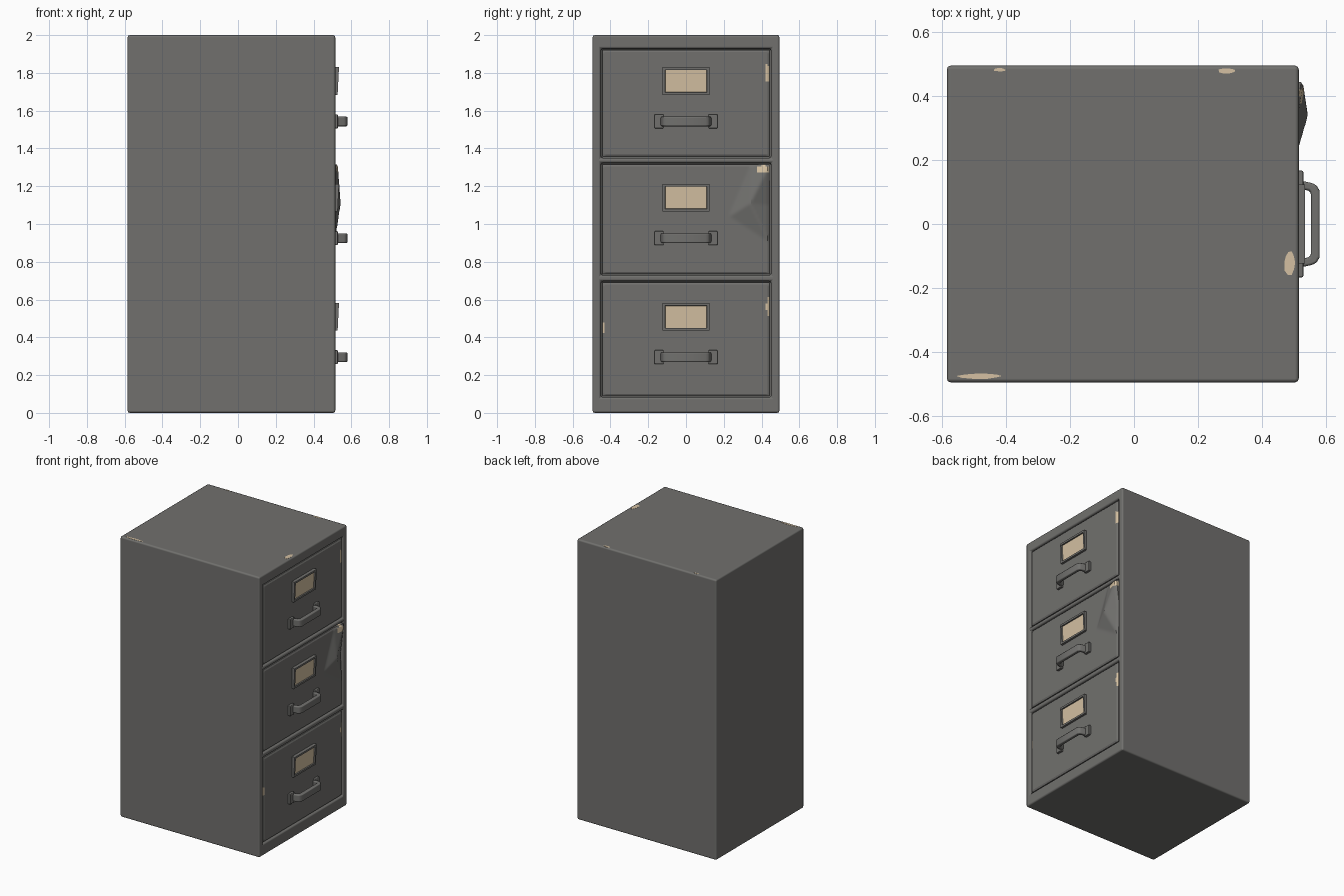
import bpy, bmesh, math, random
from mathutils import Vector
from mathutils.geometry import intersect_point_tri_2d, barycentric_transform

if "Cube" in bpy.data.objects:
    bpy.data.objects.remove(bpy.data.objects["Cube"])

random.seed(4)


def material(name, rgb):
    m = bpy.data.materials.new(name)
    m.diffuse_color = (*rgb, 1)
    m.use_nodes = True
    m.node_tree.nodes["Principled BSDF"].inputs["Base Color"].default_value = m.diffuse_color
    return m


GREY = material("grey_paint", (0.165, 0.163, 0.155))
TAN = material("cream_tan", (0.66, 0.53, 0.36))
FRONT = 0.512          # drawer face plane


def finish(bm, name, bevel=0.0, mats=(GREY, TAN)):
    bmesh.ops.recalc_face_normals(bm, faces=bm.faces)
    me = bpy.data.meshes.new(name)
    bm.to_mesh(me)
    bm.free()
    for m in mats:
        me.materials.append(m)
    ob = bpy.data.objects.new(name, me)
    bpy.context.collection.objects.link(ob)
    if bevel:
        for p in me.polygons:
            p.use_smooth = True
        b = ob.modifiers.new("soft_edges", 'BEVEL')
        b.width, b.segments, b.limit_method = bevel, 2, 'ANGLE'
        b.angle_limit = math.radians(35)
        b.harden_normals = True
    else:
        bpy.ops.object.select_all(action='DESELECT')
        ob.select_set(True)
        bpy.context.view_layer.objects.active = ob
        bpy.ops.object.shade_smooth_by_angle(angle=math.radians(25))
    return ob


def box(bm, x, y, z):
    vs = bmesh.ops.create_cube(bm, size=1)["verts"]
    for v in vs:
        v.co = [(a + b) / 2 + c * (b - a) for (a, b), c in zip((x, y, z), v.co)]
    return vs


# name, drawer bottom, drawer top, label centre, handle centre
DRAWERS = [("bottom", 0.09, 0.69, 0.508, 0.295),
           ("middle", 0.736, 1.316, 1.14, 0.925),
           ("top", 1.357, 1.921, 1.757, 1.543)]

# Cabinet shell: front frame grid, recessed openings, sides pulled to the back
bm = bmesh.new()
ys = [-0.495, -0.451, 0.451, 0.495]
zs = [0.0] + [z for d in DRAWERS for z in (d[1] - 0.007, d[2] + 0.007)] + [2.0]
g = [[bm.verts.new((0.515, y, z)) for y in ys] for z in zs]
openings = []
for i in range(len(zs) - 1):
    for j in range(3):
        f = bm.faces.new((g[i][j], g[i][j + 1], g[i + 1][j + 1], g[i + 1][j]))
        if j == 1 and i % 2 == 1:
            openings.append(f)
rim = [e for e in bm.edges if e.is_boundary]
new = bmesh.ops.extrude_edge_only(bm, edges=rim)["geom"]
for v in new:
    if isinstance(v, bmesh.types.BMVert):
        v.co.x = -0.585
bmesh.ops.holes_fill(bm, edges=[e for e in bm.edges if e.is_boundary], sides=0)
for f in bmesh.ops.extrude_discrete_faces(bm, faces=openings)["faces"]:
    for v in f.verts:
        v.co.x = 0.48
finish(bm, "cabinet_shell", 0.012)

# Bent corner on the middle drawer: (y, z, height) folds
T, A, P = (0.35, 1.32, 0), (0.445, 1.32, 0.016), (0.34, 1.11, 0.032)
L, M, B = (0.23, 1.04, 0), (0.445, 1.10, -0.012), (0.445, 0.90, 0)
FOLDS = [(T, A, P), (T, P, L), (L, P, B), (P, M, B), (P, A, M)]


def fold_height(y, z):
    p = Vector((y, z, 0))
    for tri in FOLDS:
        flat = [Vector((a, b, 0)) for a, b, _ in tri]
        if intersect_point_tri_2d(p.xy, *[q.xy for q in flat]):
            return barycentric_transform(p, *flat, *[Vector(q) for q in tri]).z
    return 0.0


# Worn spots on drawers: y, z, half width, half height
CHIPS = [(0.43, 1.80, 0.013, 0.05), (0.41, 1.29, 0.033, 0.022),
         (0.436, 0.56, 0.01, 0.05), (-0.437, 0.45, 0.008, 0.03)]


def drawer(name, z0, z1):
    bm = bmesh.new()
    ny, nz, h = 80, 54, 0.443
    rows = []
    for i in range(nz + 1):
        z = z0 + (z1 - z0) * i / nz
        row = []
        for j in range(ny + 1):
            y = -h + 2 * h * j / ny
            x = FRONT + (fold_height(y, z) if name == "middle" else 0)
            if i in (0, nz) or j in (0, ny):
                x -= 0.006
            row.append(bm.verts.new((x, y, z)))
        rows.append(row)
    for i in range(nz):
        for j in range(ny):
            f = bm.faces.new((rows[i][j], rows[i][j + 1], rows[i + 1][j + 1], rows[i + 1][j]))
            c = f.calc_center_median()
            f.material_index = int(any(((c.y - a) / w) ** 2 + ((c.z - b) / t) ** 2 < 1
                                       for a, b, w, t in CHIPS))
    edges = [e for e in bm.edges if e.is_boundary]
    for v in bmesh.ops.extrude_edge_only(bm, edges=edges)["geom"]:
        if isinstance(v, bmesh.types.BMVert):
            v.co.x = 0.479
    finish(bm, name + "_drawer_front")


def label_holder(name, z):
    bm = bmesh.new()
    box(bm, (FRONT - 0.004, 0.531), (-0.124, 0.124), (z - 0.073, z + 0.073))
    bm.normal_update()
    face = max(bm.faces, key=lambda f: f.calc_center_median().x)
    bmesh.ops.inset_region(bm, faces=[face], thickness=0.019)
    bmesh.ops.inset_region(bm, faces=[face], thickness=0.002, depth=-0.009)
    face.material_index = 1
    for v in bm.verts:          # holder leans out slightly at the top
        if v.co.x > FRONT:
            v.co.x += 0.05 * (v.co.z - z)
    finish(bm, name + "_label_holder")


def handle(name, z):
    # Bent bar: outer and inner outline mirrored across y = 0
    outer = [(0.510, 0.138), (0.555, 0.128), (0.570, 0.122), (0.580, 0.104)]
    inner = [(0.510, 0.112), (0.546, 0.104), (0.550, 0.100), (0.553, 0.092)]
    out = outer + [(x, -y) for x, y in reversed(outer)]
    inn = inner + [(x, -y) for x, y in reversed(inner)]
    bm = bmesh.new()
    rings = []
    for (ox, oy), (ix, iy) in zip(out, inn):
        rings.append([bm.verts.new(c) for c in ((ox, oy, z - 0.026), (ox, oy, z + 0.026),
                                                (ix, iy, z + 0.026), (ix, iy, z - 0.026))])
    for a, b in zip(rings, rings[1:]):
        for k in range(4):
            bm.faces.new((a[k], a[(k + 1) % 4], b[(k + 1) % 4], b[k]))
    bm.faces.new(rings[0])
    bm.faces.new(rings[-1])
    finish(bm, name + "_handle", 0.008)
    # Mounting tabs
    bm = bmesh.new()
    for s in (-1, 1):
        box(bm, (FRONT - 0.004, 0.529), sorted((s * 0.118, s * 0.167)), (z - 0.037, z + 0.037))
    finish(bm, name + "_handle_tabs", 0.005)


for name, z0, z1, zl, zh in DRAWERS:
    drawer(name, z0, z1)
    label_holder(name, zl)
    handle(name, zh)


# Worn paint patches on the top: thin ragged plates
bm = bmesh.new()
for x, y, w, d in [(0.487, -0.12, 0.019, 0.04), (-0.48, -0.475, 0.07, 0.009),
                   (0.29, 0.478, 0.03, 0.008), (-0.42, 0.482, 0.02, 0.005)]:
    ring = []
    for k in range(10):
        a, r = k * math.tau / 10, random.uniform(0.8, 1.1)
        ring.append(bm.verts.new((x + w * r * math.cos(a), y + d * r * math.sin(a), 1.999)))
    f = bm.faces.new(ring)
    for v in bmesh.ops.extrude_face_region(bm, geom=[f])["geom"]:
        if isinstance(v, bmesh.types.BMVert):
            v.co.z = 2.001
finish(bm, "worn_paint_patches", mats=(TAN,))
